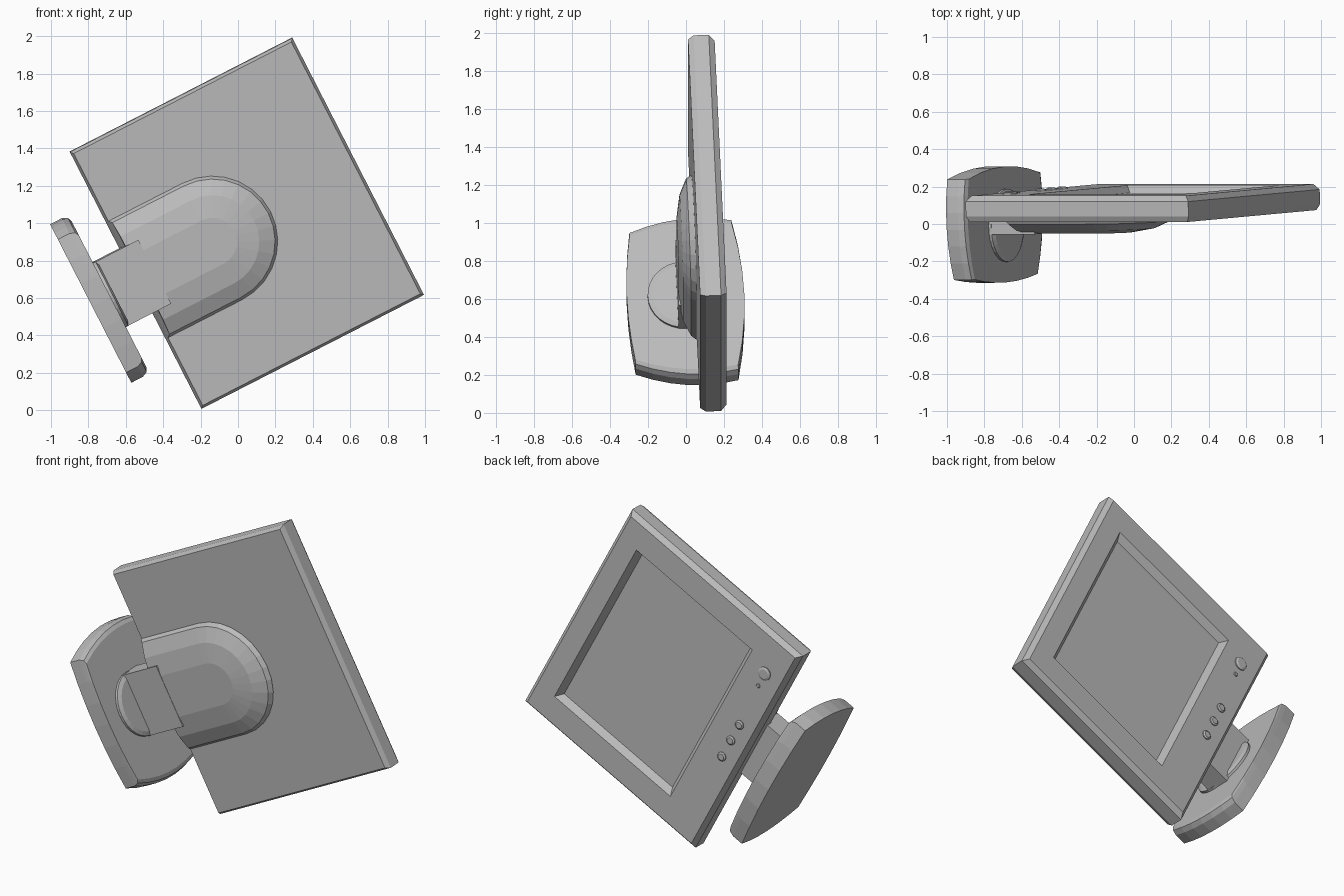
import bpy
import bmesh
from math import sin, cos, pi
from mathutils import Matrix, Vector

cube = bpy.data.objects.get("Cube")
if cube:
    bpy.data.objects.remove(cube, do_unlink=True)

# Single grey plastic
grey = bpy.data.materials.new("grey plastic")
grey.use_nodes = True
grey.diffuse_color = (0.5, 0.5, 0.5, 1)
grey.node_tree.nodes["Principled BSDF"].inputs["Base Color"].default_value = (0.5, 0.5, 0.5, 1)

# Local frame of the tipped-over monitor: x across, z up the screen, screen faces -y
up = Vector((0.89, 0, 0.456)).normalized()
across = Vector((-0.455, -0.042, 0.89))
across = (across - up * across.dot(up)).normalized()
back = up.cross(across)
frame = Matrix((across, back, up)).transposed().to_4x4()
frame.translation = (-0.548, 0.1125, 0.695)


def loft(name, rings):
    """Skin a stack of equal-length point rings and cap both ends."""
    bm = bmesh.new()
    loops = [[bm.verts.new(p) for p in ring] for ring in rings]
    count = len(loops[0])
    for a, b in zip(loops, loops[1:]):
        for i in range(count):
            j = (i + 1) % count
            bm.faces.new((a[i], a[j], b[j], b[i]))
    bm.faces.new(loops[0])
    bm.faces.new(loops[-1])
    bmesh.ops.recalc_face_normals(bm, faces=bm.faces)
    mesh = bpy.data.meshes.new(name)
    bm.to_mesh(mesh)
    bm.free()
    mesh.materials.append(grey)
    obj = bpy.data.objects.new(name, mesh)
    bpy.context.collection.objects.link(obj)
    obj.matrix_world = frame
    return obj


def rect(half, low, high, y):
    return [(-half, y, low), (half, y, low), (half, y, high), (-half, y, high)]


def arch(r, low, y, steps=14):
    arc = [(r * cos(pi * i / steps), y, 0.46 + r * sin(pi * i / steps))
           for i in range(steps + 1)]
    return [(r, y, low)] + arc + [(-r, y, low)]


def button(name, x, z, r, height=0.012, steps=16):
    def ring(radius, y):
        return [(x + radius * cos(2 * pi * i / steps), y,
                 z + radius * sin(2 * pi * i / steps)) for i in range(steps)]
    loft(name, [ring(r, -0.06), ring(r, -0.07 - height / 2),
                ring(r * 0.7, -0.07 - height)])


# Chamfered casing with the sunken screen in its front
W, H = 0.772, 1.337
loft("screen_casing", [
    rect(W - 0.015, 0.015, H - 0.015, 0.07),
    rect(W, 0, H, 0.04),
    rect(W, 0, H, -0.04),
    rect(W - 0.025, 0.025, H - 0.025, -0.07),
    rect(0.59, 0.275, 1.185, -0.07),
    rect(0.56, 0.305, 1.155, -0.03),
])

# Rounded housing on the back
loft("back_housing", [
    arch(0.35, 0.015, 0.06),
    arch(0.35, 0.015, 0.075),
    arch(0.335, 0.03, 0.1),
    arch(0.25, 0.035, 0.138),
    arch(0.13, 0.035, 0.158),
])

# Controls below the screen
button("power_button", 0.52, 0.14, 0.042)
button("power_light", 0.424, 0.137, 0.013, 0.006)
for i, x in enumerate((-0.13, 0, 0.125)):
    button(f"menu_button_{i + 1}", x, 0.12, 0.028)

# Neck and its swivel disc
loft("neck", [[(x, y, z) for x, y in ((-0.192, 0.01), (0.192, 0.01),
                                     (0.192, 0.16), (-0.192, 0.16))]
              for z in (-0.17, 0.112)])
loft("swivel_disc", [[(r * cos(2 * pi * i / 32), 0.12 + r * sin(2 * pi * i / 32), z)
                      for i in range(32)]
                     for r, z in ((0.195, -0.18), (0.195, -0.145), (0.17, -0.135))])


# Base with four bowed sides
def bowed(a, b, bulge, steps=6):
    a, b = Vector(a), Vector(b)
    return [a.lerp(b, i / steps) + Vector(bulge) * (4 * i / steps * (1 - i / steps))
            for i in range(steps)]


FL, FR, BR, BL = (-0.455, -0.145), (0.455, -0.145), (0.4, 0.395), (-0.4, 0.395)
outline = (bowed(FL, FR, (0, -0.05)) + bowed(FR, BR, (0.045, 0))
           + bowed(BR, BL, (0, 0.03)) + bowed(BL, FL, (-0.045, 0)))
loft("base", [[(p.x * k, p.y, z) for p in outline]
              for k, z in ((1, -0.27), (1, -0.2), (0.97, -0.17), (0.92, -0.16))])
